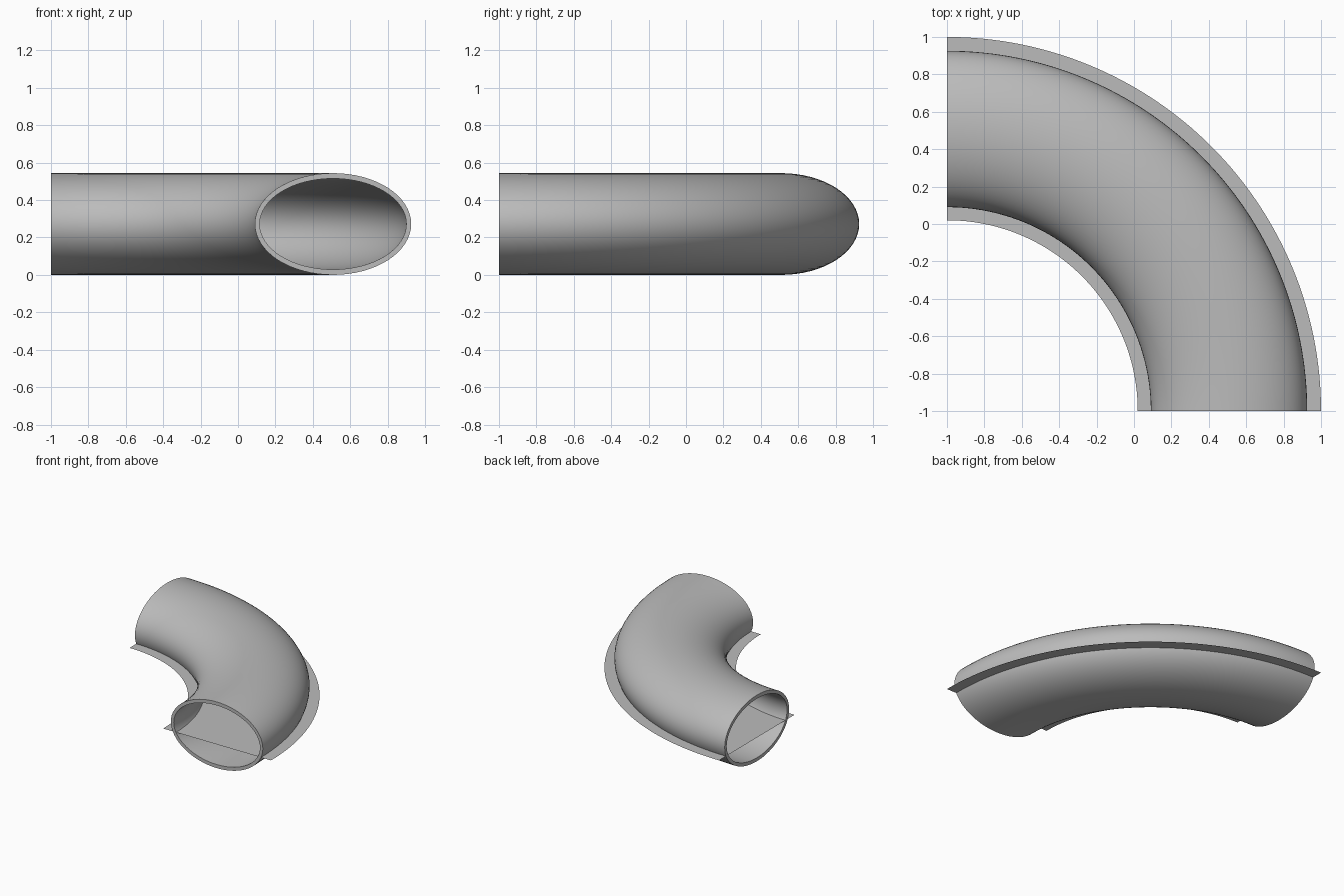
import bpy, bmesh, math

if "Cube" in bpy.data.objects:
    bpy.data.objects.remove(bpy.data.objects["Cube"])

BEND = (-1.0, -1.0)      # axis of the quarter bend
R, ZC = 1.508, 0.272     # centreline radius and height
STEPS, SIDES = 64, 64

grey = bpy.data.materials.new("light_grey")
grey.diffuse_color = (0.5, 0.5, 0.5, 1)
grey.use_nodes = True
grey.node_tree.nodes["Principled BSDF"].inputs["Base Color"].default_value = grey.diffuse_color


def sweep(bm, profile, closed):
    """Sweep (radius, z) points a quarter turn round the bend axis."""
    rows = []
    for i in range(STEPS + 1):
        a = math.pi / 2 * i / STEPS
        rows.append([bm.verts.new((BEND[0] + r * math.cos(a),
                                   BEND[1] + r * math.sin(a), z)) for r, z in profile])
    n = len(profile)
    for p, q in zip(rows, rows[1:]):
        for j in range(n if closed else n - 1):
            k = (j + 1) % n
            bm.faces.new((p[j], p[k], q[k], q[j]))
    return rows


def finish(bm, name):
    mesh = bpy.data.meshes.new(name)
    bm.to_mesh(mesh)
    bm.free()
    mesh.materials.append(grey)
    obj = bpy.data.objects.new(name, mesh)
    bpy.context.collection.objects.link(obj)
    bpy.ops.object.select_all(action='DESELECT')
    obj.select_set(True)
    bpy.context.view_layer.objects.active = obj
    bpy.ops.object.shade_smooth_by_angle(angle=math.radians(35))


def ellipse(a, b):
    return [(R + a * math.cos(t), ZC + b * math.sin(t))
            for t in (2 * math.pi * j / SIDES for j in range(SIDES))]


# Hollow elliptical elbow pipe with ring-shaped ends
bm = bmesh.new()
outer = sweep(bm, ellipse(0.418, 0.272), True)
inner = sweep(bm, ellipse(0.392, 0.243), True)
for end in (0, -1):
    o, i = outer[end], inner[end]
    for j in range(SIDES):
        k = (j + 1) % SIDES
        bm.faces.new((o[j], o[k], i[k], i[j]))
bmesh.ops.recalc_face_normals(bm, faces=bm.faces)
finish(bm, "elbow_pipe")

# Flat sheet running through the pipe and out as a fin on both sides
bm = bmesh.new()
sweep(bm, [(1.02, 0.195), (2.0, 0.195)], False)
for f in bm.faces:
    f.normal_update()
    if f.normal.z < 0:
        f.normal_flip()
finish(bm, "flat_fin")
